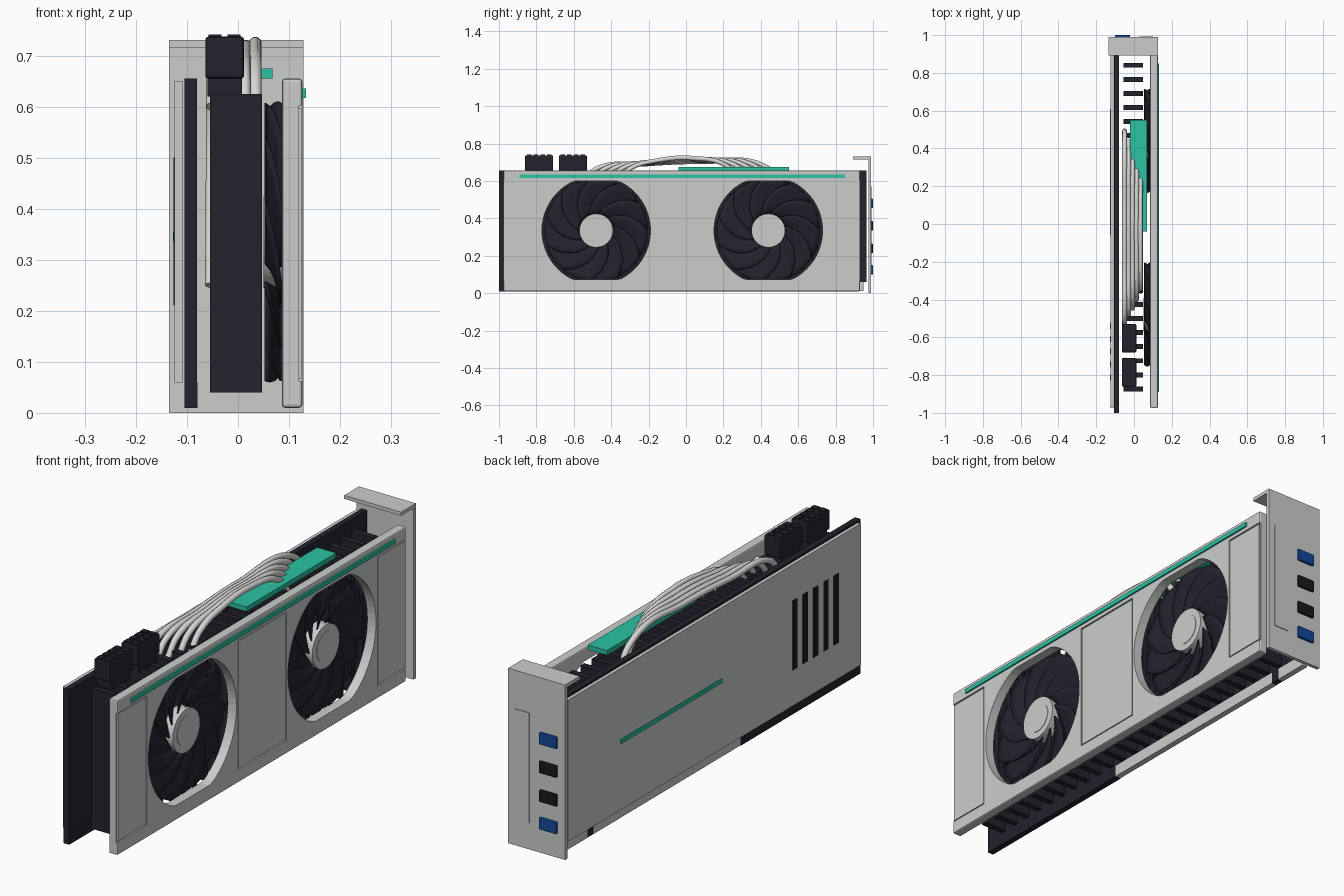
import bpy, bmesh
from math import sin, cos, pi, radians
from mathutils import Vector

cube = bpy.data.objects.get("Cube")
if cube:
    bpy.data.objects.remove(cube, do_unlink=True)


def material(name, rgb):
    m = bpy.data.materials.new(name)
    m.use_nodes = True
    m.diffuse_color = (*rgb, 1)
    bsdf = next(n for n in m.node_tree.nodes if n.type == 'BSDF_PRINCIPLED')
    bsdf.inputs["Base Color"].default_value = (*rgb, 1)
    bsdf.inputs["Roughness"].default_value = 0.6
    return m


GREY = material("light grey", (0.6, 0.61, 0.61))
CABLE = material("cable white", (0.68, 0.68, 0.67))
DARK = material("dark navy", (0.017, 0.016, 0.026))
BLACK = material("port black", (0.01, 0.01, 0.013))
TEAL = material("teal", (0.025, 0.54, 0.37))
BLUE = material("port blue", (0.006, 0.065, 0.32))


def finish(name, bm, mat):
    bmesh.ops.recalc_face_normals(bm, faces=bm.faces)
    me = bpy.data.meshes.new(name)
    bm.to_mesh(me)
    bm.free()
    ob = bpy.data.objects.new(name, me)
    bpy.context.collection.objects.link(ob)
    me.materials.append(mat)
    return ob


def box(name, x, y, z, mat, bevel=0):
    """Box from (low, high) ranges on each axis."""
    bm = bmesh.new()
    bmesh.ops.create_cube(bm, size=1)
    for v in bm.verts:
        v.co = Vector([(a + b) / 2 + c * (b - a) for (a, b), c in zip((x, y, z), v.co)])
    if bevel:
        bmesh.ops.bevel(bm, geom=bm.edges[:], offset=bevel, segments=2, profile=0.5, affect='EDGES')
    return finish(name, bm, mat)


def prism(name, outline, x0, x1, mat):
    """Extrude a (y, z) outline along x."""
    bm = bmesh.new()
    face = bm.faces.new([bm.verts.new((x0, y, z)) for y, z in outline])
    new = bmesh.ops.extrude_face_region(bm, geom=[face])["geom"]
    bmesh.ops.translate(bm, vec=(x1 - x0, 0, 0), verts=[g for g in new if isinstance(g, bmesh.types.BMVert)])
    return finish(name, bm, mat)


def circle(cy, cz, r, n, low=-9, high=9):
    return [(cy + r * cos(2 * pi * i / n), min(high, max(low, cz + r * sin(2 * pi * i / n))))
            for i in range(n)]


def cut(target, cutters):
    """Subtract the cutters, apply the result and remove them."""
    for c in cutters:
        c.hide_render = True
        mod = target.modifiers.new("cut", 'BOOLEAN')
        mod.operation, mod.object, mod.solver = 'DIFFERENCE', c, 'EXACT'
    deps = bpy.context.evaluated_depsgraph_get()
    target.data = bpy.data.meshes.new_from_object(target.evaluated_get(deps))
    target.modifiers.clear()
    for c in cutters:
        bpy.data.objects.remove(c, do_unlink=True)


def smooth(ob, angle=35):
    bpy.ops.object.select_all(action='DESELECT')
    ob.select_set(True)
    bpy.context.view_layer.objects.active = ob
    bpy.ops.object.shade_smooth_by_angle(angle=radians(angle))


FANS = (-0.48, 0.44)
FAN_Z = 0.335

# Shroud with two clipped round openings and three inset panels
shroud = box("shroud", (0.086, 0.126), (-0.975, 0.93), (0.01, 0.655), GREY, 0.006)
panels = [(-0.975, -0.78), (-0.18, 0.14), (0.74, 0.93)]
cutters = []
for cy in FANS:
    cutters.append(prism("opening_cutter", circle(cy, FAN_Z, 0.29, 64, 0.072, 0.6), 0.05, 0.2, GREY))
for a, b in panels:
    a2, b2 = (a - 0.1 if a < -0.9 else a), (b + 0.1 if b > 0.9 else b)
    cutters.append(box("panel_cutter", (0.119, 0.2), (a2, b2), (0.062, 0.602), GREY))
cut(shroud, cutters)
for a, b in panels:
    box("shroud_panel", (0.118, 0.1245), (a + 0.005, b - 0.005), (0.067, 0.597), GREY)

box("shroud_light_strip", (0.12, 0.133), (-0.89, 0.85), (0.617, 0.635), TEAL)


# Fans: a hub and eleven swept, pitched, overlapping blades
def fan(cy):
    hub = prism("fan_hub", circle(cy, FAN_Z, 0.09, 48), 0.05, 0.098, GREY)
    smooth(hub)
    cap = prism("fan_hub_cap", circle(cy, FAN_Z, 0.062, 48), 0.098, 0.1, GREY)
    smooth(cap)
    bm = bmesh.new()
    blades, rings, chord = 11, 7, 4
    for k in range(blades):
        grid = []
        for i in range(rings):
            t = i / (rings - 1)
            r = 0.085 + 0.19 * t
            mid = 2 * pi * k / blades - 0.85 * t ** 0.8
            half = radians(19 + 4 * sin(pi * t)) * (1 - 0.15 * t)
            row = []
            for j in range(chord + 1):
                s = 2 * j / chord - 1
                ang = mid + s * half
                x = 0.069 + 0.015 * s + 0.003 * (1 - s * s)
                row.append(bm.verts.new((x, cy + r * cos(ang), FAN_Z + r * sin(ang))))
            grid.append(row)
        for i in range(rings - 1):
            for j in range(chord):
                bm.faces.new((grid[i][j], grid[i][j + 1], grid[i + 1][j + 1], grid[i + 1][j]))
    ob = finish("fan_blades", bm, DARK)
    mod = ob.modifiers.new("thickness", 'SOLIDIFY')
    mod.thickness, mod.offset = 0.004, 0
    smooth(ob)


for cy in FANS:
    fan(cy)

# Heatsink fins
for i in range(24):
    y = -0.873 + i * 0.0745
    box("heatsink_fin", (-0.055, 0.047), (y - 0.013, y + 0.013), (0.04, 0.625), DARK)

# Circuit board with its edge connector
box("circuit_board", (-0.105, -0.08), (-1, 0.965), (0.06, 0.655), DARK)
box("board_lower_edge", (-0.105, -0.079), (-1, -0.21), (0.01, 0.06), DARK)
box("edge_connector", (-0.105, -0.08), (-0.21, 0.76), (0.012, 0.06), GREY)
box("connector_key", (-0.104, -0.08), (0.76, 0.8), (0.012, 0.06), DARK)
box("edge_connector_end", (-0.105, -0.08), (0.8, 0.95), (0.012, 0.06), GREY)

# Backplate with vents and an accent line
box("backplate", (-0.124, -0.109), (-0.975, 0.955), (0.06, 0.65), GREY)
box("backplate_accent", (-0.127, -0.12), (-0.06, 0.61), (0.336, 0.354), TEAL)
for i in range(5):
    y = -0.54 - i * 0.068
    box("backplate_vent", (-0.126, -0.12), (y - 0.016, y + 0.016), (0.21, 0.5), BLACK)

# Mounting bracket with top flange, raised plate and ports
box("bracket_plate", (-0.135, 0.128), (0.975, 0.99), (0, 0.73), GREY)
box("bracket_flange", (-0.135, 0.128), (0.893, 0.976), (0.715, 0.73), GREY)
box("bracket_raised_plate", (0.03, 0.1), (0.985, 0.993), (0.11, 0.57), GREY)
for z, mat in ((0.125, BLUE), (0.24, BLACK), (0.36, BLACK), (0.48, BLUE)):
    box("display_port", (-0.1, -0.02), (0.985, 1.0), (z - 0.025, z + 0.025), mat, 0.004)

# Power sockets with key ridges on top
for y in (-0.785, -0.605):
    socket = box("power_socket", (-0.064, 0.012), (y - 0.075, y + 0.075), (0.655, 0.737), DARK, 0.006)
    for i in range(4):
        yy = y - 0.054 + i * 0.036
        for x in (-0.045, -0.008):
            box("socket_ridge", (x - 0.013, x + 0.013), (yy - 0.012, yy + 0.012), (0.73, 0.741), DARK)
    box("socket_base", (-0.06, 0.008), (y - 0.06, y + 0.06), (0.62, 0.657), DARK)

# Accent bar on top of the heatsink
box("top_accent_bar", (-0.02, 0.068), (-0.04, 0.55), (0.655, 0.675), TEAL)


# Arched cables
def cable(i):
    x = -0.05 + 0.021 * i
    start, end = -0.52 + 0.045 * i, 0.49 - 0.05 * i
    top = 0.69 + 0.005 * i
    span = end - start
    pts = [(x, start - 0.02, 0.6), (x, start + 0.04, 0.665), (x, start + 0.3 * span, top),
           (x, start + 0.6 * span, top + 0.012), (x, end - 0.08, 0.685), (x, end, 0.6)]
    if i == 0:
        pts.append((x - 0.002, end - 0.16, 0.25))
    cu = bpy.data.curves.new("power_cable", 'CURVE')
    cu.dimensions = '3D'
    cu.bevel_depth, cu.bevel_resolution, cu.use_fill_caps = 0.0125, 3, True
    sp = cu.splines.new('BEZIER')
    sp.bezier_points.add(len(pts) - 1)
    for p, co in zip(sp.bezier_points, pts):
        p.co = co
        p.handle_left_type = p.handle_right_type = 'AUTO'
    ob = bpy.data.objects.new("power_cable", cu)
    bpy.context.collection.objects.link(ob)
    cu.materials.append(CABLE)


for i in range(5):
    cable(i)
